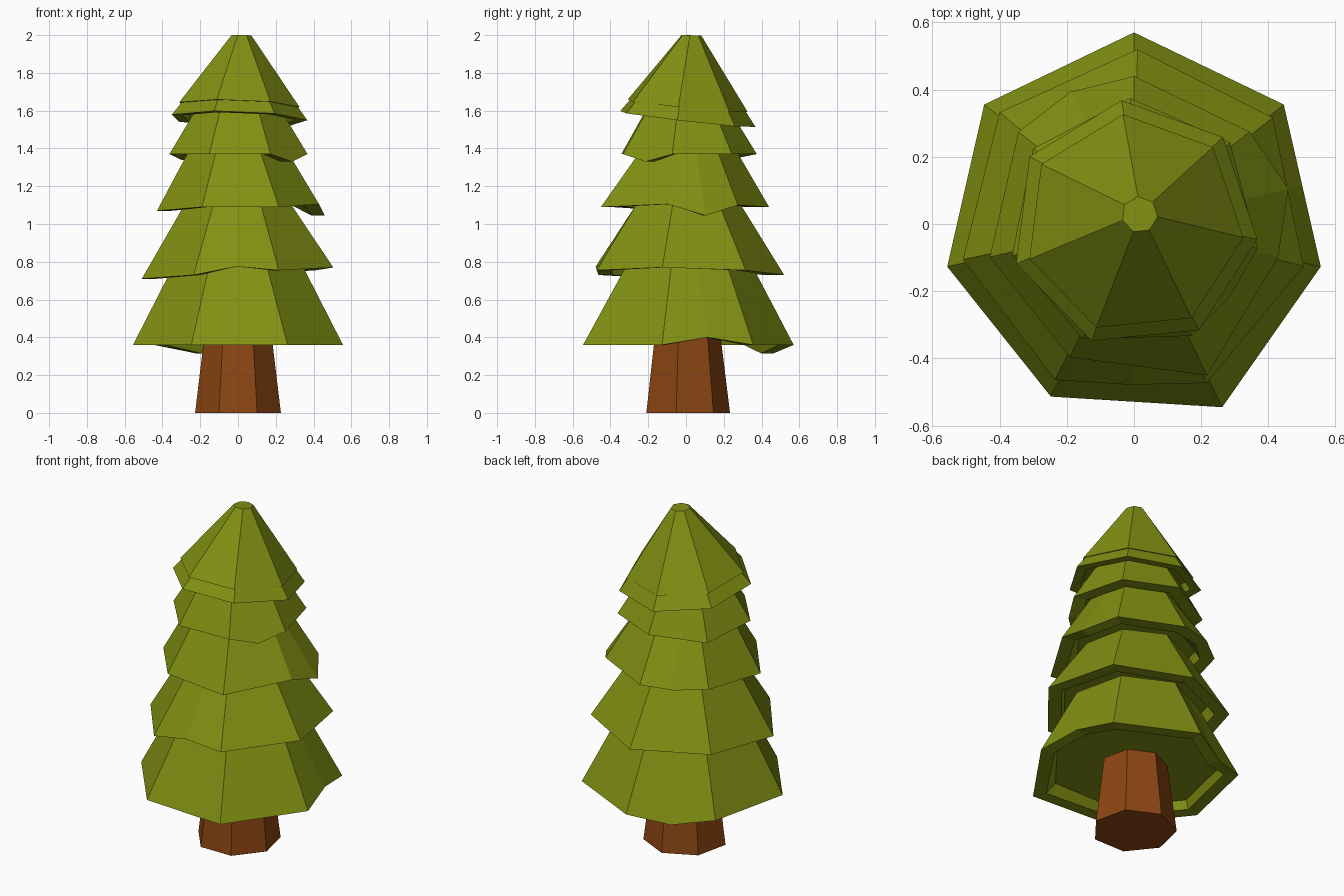
import bpy, bmesh
from math import sin, cos, pi

if "Cube" in bpy.data.objects:
    bpy.data.objects.remove(bpy.data.objects["Cube"])

N = 7


def material(name, rgb):
    m = bpy.data.materials.new(name)
    m.diffuse_color = (*rgb, 1)
    m.use_nodes = True
    m.node_tree.nodes["Principled BSDF"].inputs["Base Color"].default_value = m.diffuse_color
    return m


GREEN = material("needles", (0.22, 0.28, 0.006))
BROWN = material("bark", (0.26, 0.06, 0.006))


def ring(radius, z, keys, rot=0, center=(0, 0), tilt=(0, 0), bumps=None, amount=1):
    """Heptagon points; half-number keys are extra points in the middle of a side."""
    pts = []
    for k in keys:
        dr, dz = (bumps or {}).get(k, (0, 0))
        r = radius * (cos(pi / N) if k % 1 else 1) + dr * amount
        a = pi / 2 + rot + k * 2 * pi / N
        x, y = r * cos(a) + center[0], r * sin(a) + center[1]
        pts.append((x, y, z + dz * amount + tilt[0] * x + tilt[1] * y))
    return pts


def loft(name, rings, mat):
    bm = bmesh.new()
    loops = [[bm.verts.new(p) for p in r] for r in rings]
    n = len(loops[0])
    for a, b in zip(loops, loops[1:]):
        for i in range(n):
            j = (i + 1) % n
            bm.faces.new((a[i], a[j], b[j], b[i]))
    bm.faces.new(loops[0])
    bm.faces.new(loops[-1])
    bmesh.ops.recalc_face_normals(bm, faces=bm.faces[:])
    me = bpy.data.meshes.new(name)
    bm.to_mesh(me)
    bm.free()
    me.materials.append(mat)
    ob = bpy.data.objects.new(name, me)
    bpy.context.collection.objects.link(ob)
    return ob


def tier(name, r, z, top_r, top_z, bumps=None, rot=0, tilt=(0, 0), top_c=(0, 0), lip=0.08):
    """Branch skirt: recessed underside, drooping rim, sloping outside."""
    bumps = bumps or {}
    keys = sorted(set(range(N)) | set(bumps))
    loft(name, [
        ring(r - lip - 0.02, z + 0.05, keys, rot, tilt=tilt),
        ring(r - lip, z, keys, rot, tilt=tilt, bumps=bumps),
        ring(r, z, keys, rot, tilt=tilt, bumps=bumps),
        ring(top_r, top_z, keys, rot, top_c),
    ], GREEN)


# trunk
K = range(N)
loft("trunk", [ring(0.233, 0, K), ring(0.18, 0.43, K)], BROWN)

# branch tiers, bottom to top
tier("branches_1", 0.57, 0.36, 0.35, 0.78,
     {0.5: (0, -0.045), 4: (0.035, 0), 5.5: (0, 0.04)})
tier("branches_2", 0.52, 0.755, 0.285, 1.11,
     {0: (0, -0.025), 1: (0, -0.02), 2: (0, -0.045), 3: (0, -0.025),
      3.5: (0.01, 0.02), 5: (0, 0.015)}, rot=-0.02)
tier("branches_3", 0.44, 1.09, 0.265, 1.39,
     {0.5: (0.04, 0), 2: (0, -0.02), 4: (0.06, 0), 5: (0, 0.015),
      5.5: (0.075, -0.045), 6: (0, 0.01)})
tier("branches_4", 0.375, 1.37, 0.24, 1.59,
     {1: (0, -0.03), 4.5: (0.02, -0.04)}, rot=0.03)
tier("branches_5", 0.37, 1.555, 0.06, 1.96,
     rot=0.1, tilt=(-0.03, -0.115), top_c=(0.015, 0.025), lip=0.06)

# pointed cap lying on the top tier
T = (-0.03, -0.1)
loft("treetop", [ring(0.31, 1.625, K, 0.1, tilt=T),
                 ring(0.328, 1.625, K, 0.1, tilt=T),
                 ring(0.054, 2.0, K, 0.1, (0.017, 0.028), (-0.01, -0.04))], GREEN)
